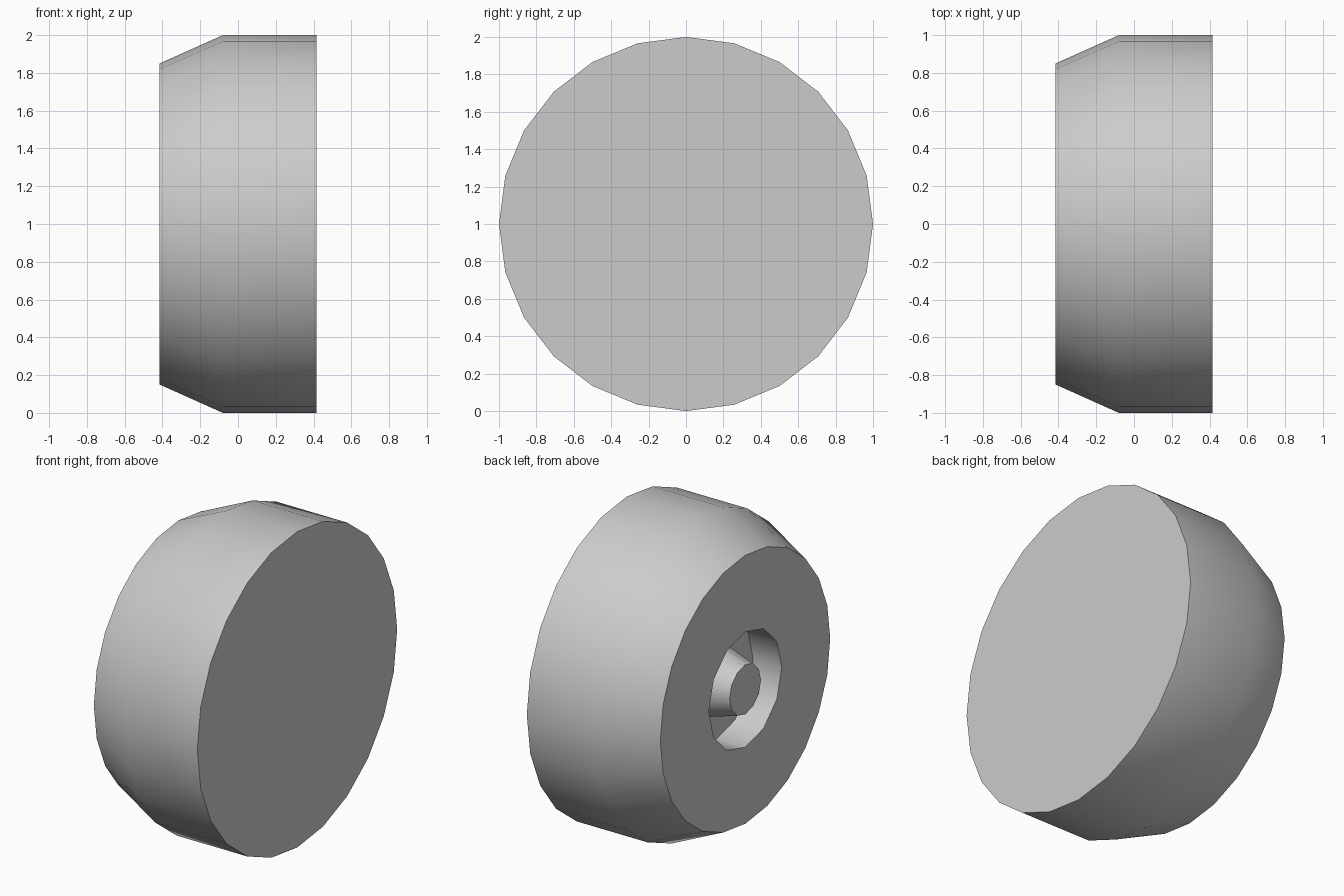
import bpy, bmesh
from math import sin, cos, tau, radians

if "Cube" in bpy.data.objects:
    bpy.data.objects.remove(bpy.data.objects["Cube"])

def lathe(name, profile, sides):
    """Closed solid turned round the x axis at z = 1; profile is (x, radius)."""
    bm = bmesh.new()
    rings = [[bm.verts.new((x, r * sin(tau * i / sides), 1 + r * cos(tau * i / sides)))
              for i in range(sides)] for x, r in profile]
    for a, b in zip(rings, rings[1:]):
        for i in range(sides):
            j = (i + 1) % sides
            bm.faces.new((a[i], a[j], b[j], b[i]))
    bm.faces.new(rings[0])
    bm.faces.new(rings[-1])
    bmesh.ops.recalc_face_normals(bm, faces=bm.faces)
    mesh = bpy.data.meshes.new(name)
    bm.to_mesh(mesh)
    bm.free()
    ob = bpy.data.objects.new(name, mesh)
    bpy.context.collection.objects.link(ob)
    return ob

def smooth(ob):
    bpy.ops.object.select_all(action='DESELECT')
    ob.select_set(True)
    bpy.context.view_layer.objects.active = ob
    bpy.ops.object.shade_smooth_by_angle(angle=radians(35))

FACE, FLOOR = -0.415, -0.215

# tyre with a bevelled outer shoulder
tyre = lathe("tyre", [(0.415, 1), (-0.08, 1), (FACE, 0.85)], 24)

# round recess cut in the outer face
cutter = lathe("recess_cutter", [(FACE - 0.1, 0.365), (FLOOR, 0.365)], 12)
cutter.hide_render = True
mod = tyre.modifiers.new("recess", 'BOOLEAN')
mod.object = cutter
mod.solver = 'EXACT'
bpy.context.view_layer.objects.active = tyre
bpy.ops.object.modifier_apply(modifier=mod.name)
bpy.data.objects.remove(cutter)
smooth(tyre)

# tapered hub, flush with the outer face
hub = lathe("hub", [(FACE, 0.157), (FLOOR, 0.215)], 12)
smooth(hub)
